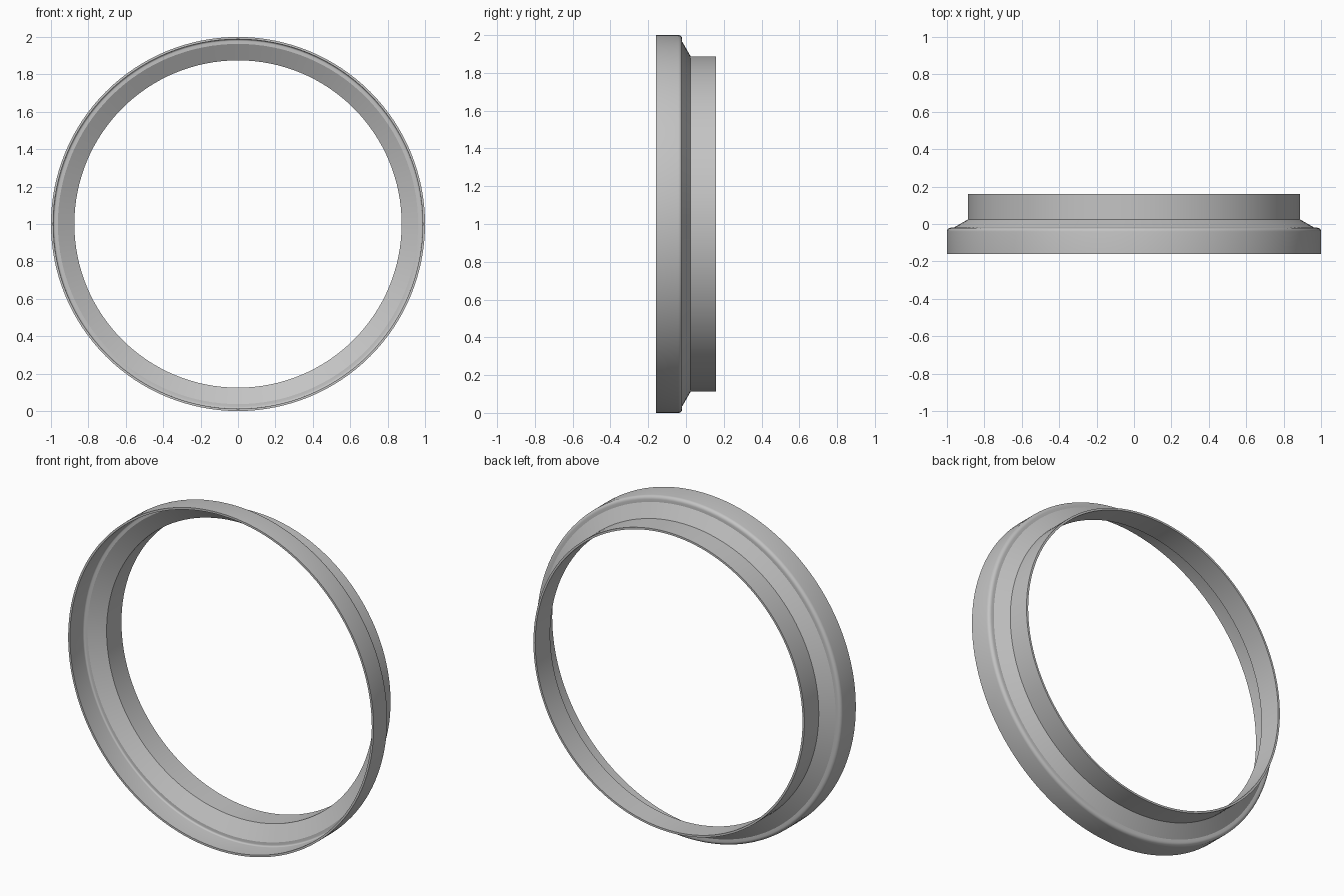
import bpy
import bmesh
import math
from mathutils import Matrix, Vector

SEGMENTS = 128

cube = bpy.data.objects.get("Cube")
if cube:
    bpy.data.objects.remove(cube, do_unlink=True)

# Single grey metal
metal = bpy.data.materials.new("grey metal")
metal.use_nodes = True
GREY = (0.55, 0.55, 0.55, 1)
metal.diffuse_color = GREY
metal.node_tree.nodes["Principled BSDF"].inputs["Base Color"].default_value = GREY


def shoulder_arc(y, r, radius, steps=5):
    """Quarter round from the outer wall to the back of the lip."""
    angles = [math.pi / 2 * i / steps for i in range(steps + 1)]
    return [(y + radius * math.sin(a), r + radius * math.cos(a)) for a in angles]


def lathe(name, profile):
    """Spin a closed (y, radius) section about the y axis, centred at z = 1."""
    bm = bmesh.new()
    rings = []
    for i in range(SEGMENTS):
        turn = Matrix.Rotation(2 * math.pi * i / SEGMENTS, 3, 'Y')
        rings.append([bm.verts.new(turn @ Vector((0, y, r)) + Vector((0, 0, 1)))
                      for y, r in profile])
    count = len(profile)
    for i, ring in enumerate(rings):
        following = rings[(i + 1) % SEGMENTS]
        for j in range(count):
            k = (j + 1) % count
            bm.faces.new((ring[j], ring[k], following[k], following[j]))
    bmesh.ops.recalc_face_normals(bm, faces=bm.faces)
    mesh = bpy.data.meshes.new(name)
    bm.to_mesh(mesh)
    bm.free()
    mesh.materials.append(metal)
    obj = bpy.data.objects.new(name, mesh)
    bpy.context.collection.objects.link(obj)
    bpy.ops.object.select_all(action='DESELECT')
    obj.select_set(True)
    bpy.context.view_layer.objects.active = obj
    bpy.ops.object.shade_smooth_by_angle(angle=math.radians(28))
    return obj


# Thin-walled section: wide front collar, rounded lip, cone, narrow rear collar
outer = [(-0.16, 1.0)] + shoulder_arc(-0.04, 0.98, 0.02) + [
    (-0.02, 0.965), (0.025, 0.887), (0.16, 0.887)]
inner = [(0.16, 0.875), (0.021, 0.875), (-0.031, 0.963)] + [
    (y, r) for y, r in reversed(shoulder_arc(-0.041, 0.978, 0.01))] + [(-0.16, 0.988)]
lathe("adapter_ring", outer + inner)
